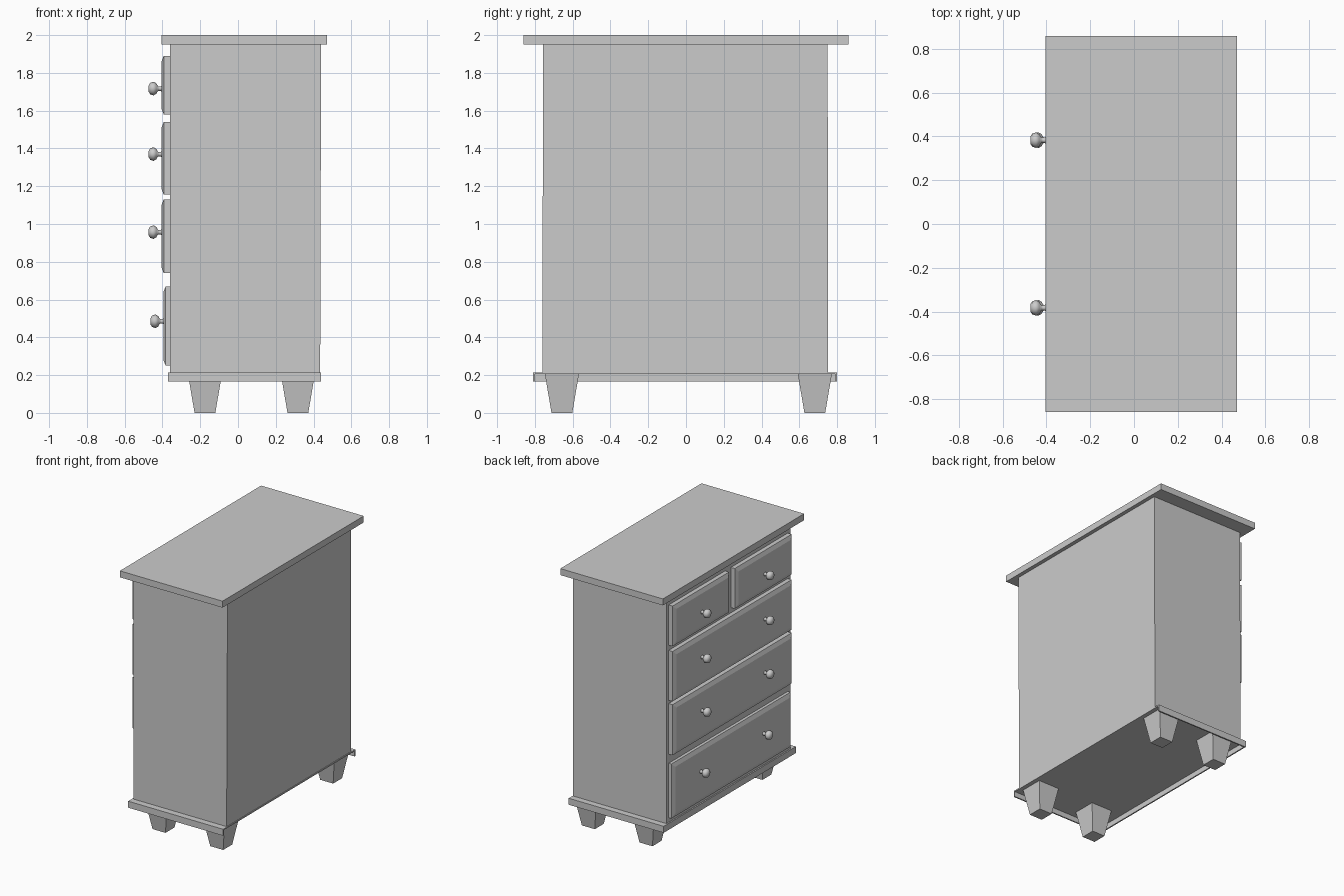
import bpy, bmesh, math

if "Cube" in bpy.data.objects:
    bpy.data.objects.remove(bpy.data.objects["Cube"])


def finish(bm, name):
    bmesh.ops.recalc_face_normals(bm, faces=bm.faces)
    me = bpy.data.meshes.new(name)
    bm.to_mesh(me)
    bm.free()
    ob = bpy.data.objects.new(name, me)
    bpy.context.collection.objects.link(ob)
    return ob


def loft(name, rings):
    """Skin a closed solid through rings of points."""
    bm = bmesh.new()
    loops = [[bm.verts.new(p) for p in ring] for ring in rings]
    n = len(loops[0])
    for a, b in zip(loops, loops[1:]):
        for i in range(n):
            j = (i + 1) % n
            bm.faces.new((a[i], a[j], b[j], b[i]))
    bm.faces.new(loops[0])
    bm.faces.new(loops[-1])
    return finish(bm, name)


def rect_z(x0, x1, y0, y1, z):
    return [(x0, y0, z), (x1, y0, z), (x1, y1, z), (x0, y1, z)]


def rect_x(x, y0, y1, z0, z1, inset=0.0):
    y0, y1, z0, z1 = y0 + inset, y1 - inset, z0 + inset, z1 - inset
    return [(x, y0, z0), (x, y1, z0), (x, y1, z1), (x, y0, z1)]


def box(name, x0, x1, y0, y1, z0, z1):
    return loft(name, [rect_z(x0, x1, y0, y1, z0), rect_z(x0, x1, y0, y1, z1)])


# Carcass and top board
box("top_board", -0.405, 0.47, -0.86, 0.86, 1.95, 2.0)
loft("cabinet_body", [rect_z(-0.36, 0.435, -0.76, 0.752, 0.208),
                      rect_z(-0.36, 0.44, -0.757, 0.75, 1.95)])

# Plinth: a thin tray, open underneath and at the back
box("plinth_panel", -0.37, 0.44, -0.81, 0.80, 0.205, 0.215)
box("plinth_front", -0.37, -0.36, -0.81, 0.80, 0.165, 0.205)
box("plinth_end_a", -0.36, 0.44, -0.81, -0.80, 0.165, 0.205)
box("plinth_end_b", -0.36, 0.44, 0.79, 0.80, 0.165, 0.205)

# Tapered feet
for cx in (-0.175, 0.317):
    for cy in (-0.657, 0.682):
        loft("foot", [rect_z(cx - h, cx + h, cy - h, cy + h, z)
                      for h, z in ((0.055, 0.0), (0.09, 0.205))])


def drawer(y0, y1, z0, z1, front):
    loft("drawer_front", [rect_x(-0.355, y0, y1, z0, z1),
                          rect_x(front + 0.012, y0, y1, z0, z1),
                          rect_x(front, y0, y1, z0, z1, 0.03)])


def knob(y, z, front):
    # Turned profile: distance out from the drawer face, radius
    profile = [(-0.005, 0.02), (0.004, 0.012), (0.018, 0.012),
               (0.028, 0.028), (0.042, 0.036), (0.06, 0.03), (0.069, 0.015)]
    rings = [[(front - d, y + r * math.cos(k * math.pi / 4),
               z + r * math.sin(k * math.pi / 4)) for k in range(8)]
             for d, r in profile]
    ob = loft("knob", rings)
    for p in ob.data.polygons:
        p.use_smooth = True


# Drawers: bottom, top, knob height, face position
rows = [(0.25, 0.67, 0.485, -0.395), (0.74, 1.13, 0.957, -0.405),
        (1.155, 1.54, 1.37, -0.405), (1.58, 1.89, 1.717, -0.405)]
for i, (z0, z1, zk, front) in enumerate(rows):
    spans = [(-0.725, -0.033), (0.038, 0.725)] if i == 3 else [(-0.725, 0.725)]
    for y0, y1 in spans:
        drawer(y0, y1, z0, z1, front)
    for y in (-0.383, 0.383):
        knob(y, zk, front)
